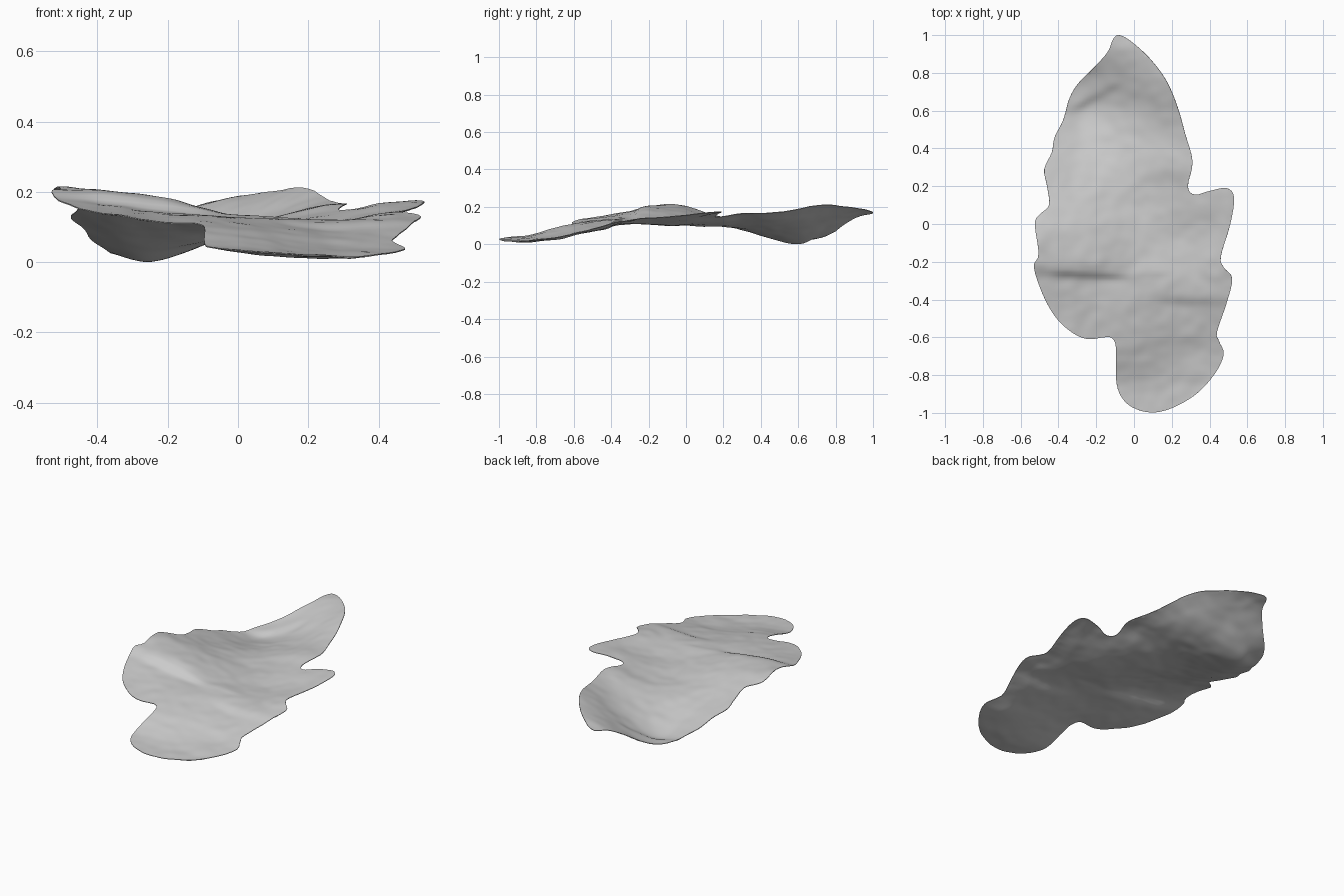
import bpy, math
from mathutils import Vector, noise
from mathutils.geometry import delaunay_2d_cdt

if "Cube" in bpy.data.objects:
    bpy.data.objects.remove(bpy.data.objects["Cube"])

# Plan outline of the slab, clockwise from the rear tip
OUTLINE = [(-.08, 1), (-.02, .97), (.08, .88), (.17, .76), (.23, .62), (.27, .48),
           (.31, .33), (.285, .2), (.32, .155), (.4, .175), (.49, .19), (.53, .14),
           (.51, 0), (.46, -.17), (.475, -.23), (.52, -.29), (.49, -.42), (.44, -.57),
           (.45, -.62), (.475, -.69), (.43, -.79), (.33, -.9), (.2, -.975), (.09, -.998),
           (-.01, -.97), (-.07, -.91), (-.095, -.82), (-.095, -.66), (-.115, -.605),
           (-.16, -.6), (-.24, -.61), (-.32, -.58), (-.41, -.5), (-.48, -.38),
           (-.53, -.23), (-.505, -.16), (-.525, 0), (-.5, .05), (-.45, .1), (-.46, .2),
           (-.475, .29), (-.435, .38), (-.42, .46), (-.375, .55), (-.34, .67),
           (-.29, .75), (-.21, .83), (-.14, .91), (-.11, .98)]

# Cross-sections: y, then heights at x = -0.5, -0.25, 0, 0.25, 0.5
SECTIONS = [(-1.0, .11, .08, .035, .018, .02), (-.85, .08, .06, .042, .02, .025),
            (-.7, .11, .10, .077, .04, .037), (-.6, .14, .12, .10, .063, .063),
            (-.45, .155, .135, .122, .095, .102), (-.3, .18, .152, .13, .118, .127),
            (-.2, .205, .185, .13, .116, .147), (-.05, .212, .175, .12, .115, .152),
            (.15, .16, .13, .105, .137, .173), (.3, .125, .09, .107, .158, .18),
            (.45, .085, .045, .093, .165, .18), (.6, .05, .021, .098, .192, .2),
            (.75, .06, .05, .14, .235, .23), (.9, .10, .115, .18, .225, .2),
            (1.0, .12, .135, .185, .2, .2)]

# Creases: x, y of the centre, slope in plan, half length, width, rise
CREASES = [(-.25, -.272, -.05, .2, .012, .007), (.1, -.27, 0, .1, .012, .003),
           (.3, -.41, -.03, .22, .025, .006), (-.2, .67, .55, .14, .025, .008)]


def spline(a, b, c, d, t):
    return b + .5 * t * (c - a + t * (2 * a - 5 * b + 4 * c - d + t * (3 * (b - c) + d - a)))


def sample(values, i, t):
    n = len(values) - 1
    return spline(values[max(i - 1, 0)], values[i], values[min(i + 1, n)],
                  values[min(i + 2, n)], t)


def height(x, y):
    u = min(max((x + .5) / .25, 0), 3.999)
    i = int(u)
    k = max(j for j in range(len(SECTIONS) - 1) if j == 0 or SECTIONS[j][0] <= y)
    t = min(max((y - SECTIONS[k][0]) / (SECTIONS[k + 1][0] - SECTIONS[k][0]), 0), 1)
    z = sample([sample(s[1:], i, u - i) for s in SECTIONS], k, t)
    # Small folded steps, fading away from each crease
    for cx, cy, slope, reach, width, rise in CREASES:
        d = y - cy - slope * (x - cx)
        fade = math.exp(-((x - cx) / reach) ** 4 - (d / (5 * width)) ** 2)
        z += rise * math.tanh(d / width) * fade
    # Gentle surface unevenness
    z += .005 * noise.noise(Vector((x * 6, y * 7, 2.3)))
    z += .003 * noise.noise(Vector((x * 14, y * 16, 7.1)))
    return z


# Smooth the outline and fill it with an even set of points
n = len(OUTLINE)
rim = []
for j in range(n):
    p = [Vector(OUTLINE[(j + m) % n]) for m in (-1, 0, 1, 2)]
    rim += [spline(*p, s / 4) for s in range(4)]


def rim_distance(q):
    return min((q - r).length for r in rim)


step = .016
grid = [Vector(((col + .5 * (row % 2)) * step, row * step))
        for row in range(-63, 64) for col in range(-34, 35)]
inner = [q for q in grid if rim_distance(q) > .011]
edges = [(j, (j + 1) % len(rim)) for j in range(len(rim))]
points, _, faces, *_ = delaunay_2d_cdt(rim + inner, edges, [], 1, 1e-5)

# Drop loose points outside the outline and rest the slab on the ground
THICKNESS = .012
used = sorted({v for f in faces for v in f})
index = {v: k for k, v in enumerate(used)}
verts = [(points[v].x, points[v].y, height(points[v].x, points[v].y)) for v in used]
low = min(v[2] for v in verts)
verts = [(x, y, z - low + THICKNESS) for x, y, z in verts]

mesh = bpy.data.meshes.new("rock_slab")
mesh.from_pydata(verts, [], [[index[v] for v in f] for f in faces])
slab = bpy.data.objects.new("rock_slab", mesh)
bpy.context.collection.objects.link(slab)

# Stone colour
stone = bpy.data.materials.new("light_grey_stone")
stone.use_nodes = True
colour = (.6, .6, .6, 1)
stone.diffuse_color = colour
stone.node_tree.nodes["Principled BSDF"].inputs["Base Color"].default_value = colour
mesh.materials.append(stone)

# Body thins out towards the rim
body = slab.vertex_groups.new(name="body")
for k, v in enumerate(used):
    body.add([k], min(rim_distance(points[v]) / .1, 1), "REPLACE")
shell = slab.modifiers.new("thickness", "SOLIDIFY")
shell.thickness = THICKNESS
shell.offset = -1
shell.vertex_group = "body"
shell.thickness_vertex_group = .25

# Smooth faces with a crisp rim
bpy.context.view_layer.objects.active = slab
slab.select_set(True)
bpy.ops.object.modifier_apply(modifier="thickness")
bpy.ops.object.shade_smooth_by_angle(angle=math.radians(40))
